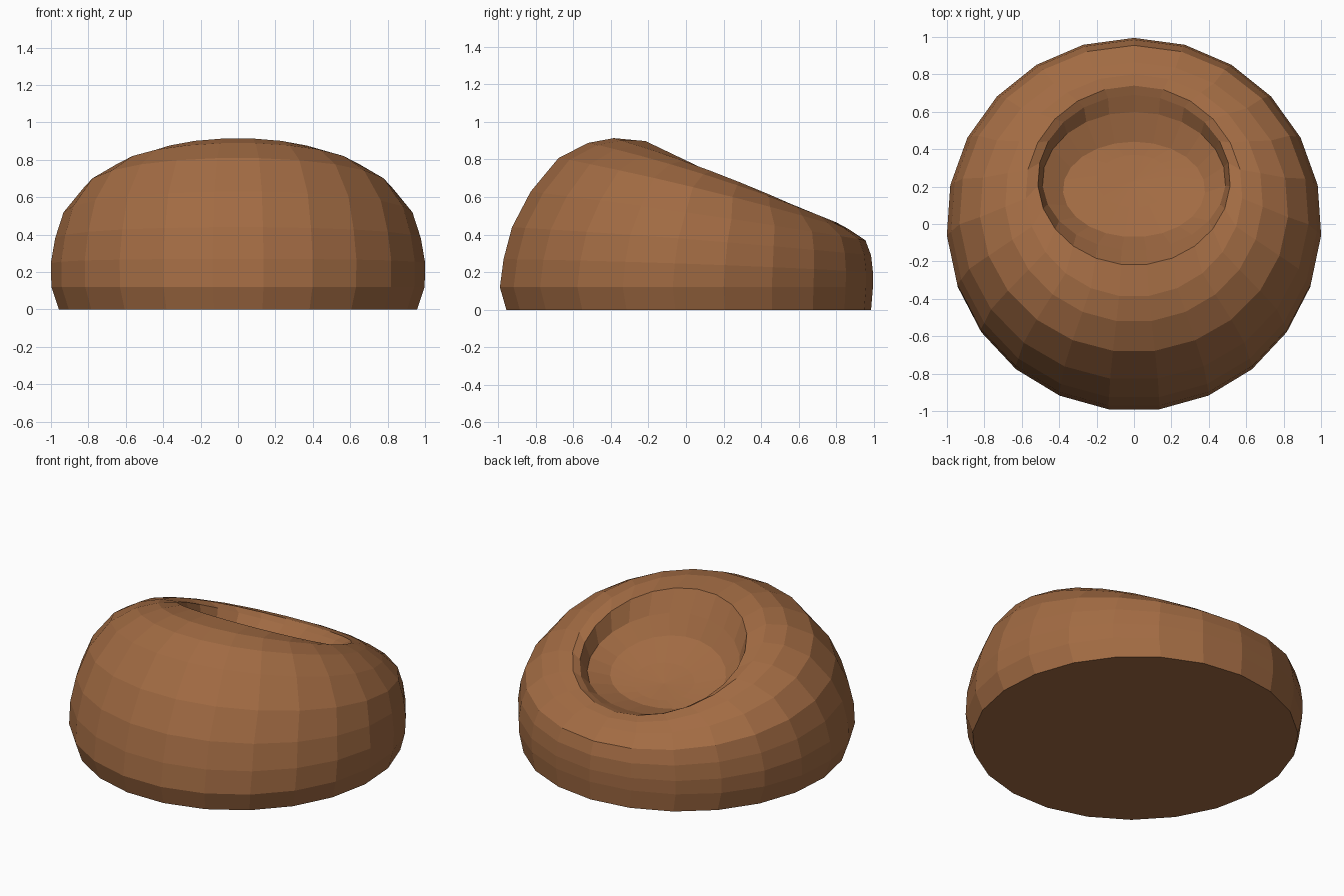
import bpy, bmesh, math

if "Cube" in bpy.data.objects:
    bpy.data.objects.remove(bpy.data.objects["Cube"])

# Leather colour
leather = bpy.data.materials.new("brown leather")
leather.diffuse_color = (0.36, 0.147, 0.056, 1)
leather.use_nodes = True
leather.node_tree.nodes["Principled BSDF"].inputs["Base Color"].default_value = leather.diffuse_color

SIDES = 23
# Tilted rings from base over the rim into the seat hollow:
# (front y, front z, back y, back z, half width, side lift)
RINGS = [
    (-0.965, 0.00, 0.985, 0.00, 0.96, 0),
    (-1.00, 0.12, 0.995, 0.12, 1.00, 0),
    (-0.98, 0.27, 0.995, 0.20, 1.003, 0.01),
    (-0.935, 0.44, 0.985, 0.29, 0.98, 0.01),
    (-0.835, 0.63, 0.955, 0.37, 0.935, 0.01),
    (-0.685, 0.81, 0.865, 0.43, 0.825, 0.02),
    (-0.525, 0.89, 0.80, 0.465, 0.69, 0.03),
    (-0.39, 0.915, 0.74, 0.48, 0.58, 0.025),
    (-0.22, 0.90, 0.69, 0.465, 0.515, 0.0),
    (-0.14, 0.77, 0.60, 0.435, 0.49, -0.03),
    (-0.07, 0.65, 0.44, 0.41, 0.38, -0.02),
    (0.09, 0.54, 0.37, 0.425, 0.20, 0.0),
]

# Bean bag body with sunken seat
bm = bmesh.new()
loops = []
for fy, fz, by, bz, w, lift in RINGS:
    loop = []
    for i in range(SIDES):
        a = 2 * math.pi * i / SIDES
        s, c = math.sin(a), math.cos(a)
        t = (1 - c) / 2          # 0 at the back, 1 at the front
        loop.append(bm.verts.new((w * s, by + (fy - by) * t,
                                  bz + (fz - bz) * t + lift * s * s)))
    loops.append(loop)
for lo, hi in zip(loops, loops[1:]):
    for i in range(SIDES):
        j = (i + 1) % SIDES
        bm.faces.new((lo[i], lo[j], hi[j], hi[i]))
# Base and seat floor
bm.faces.new(loops[0])
centre = bm.verts.new((0.0, 0.23, 0.47))
for i in range(SIDES):
    bm.faces.new((loops[-1][i], loops[-1][(i + 1) % SIDES], centre))
bmesh.ops.recalc_face_normals(bm, faces=bm.faces[:])

mesh = bpy.data.meshes.new("bean_bag")
bm.to_mesh(mesh)
bm.free()
mesh.materials.append(leather)
bag = bpy.data.objects.new("bean_bag", mesh)
bpy.context.collection.objects.link(bag)
